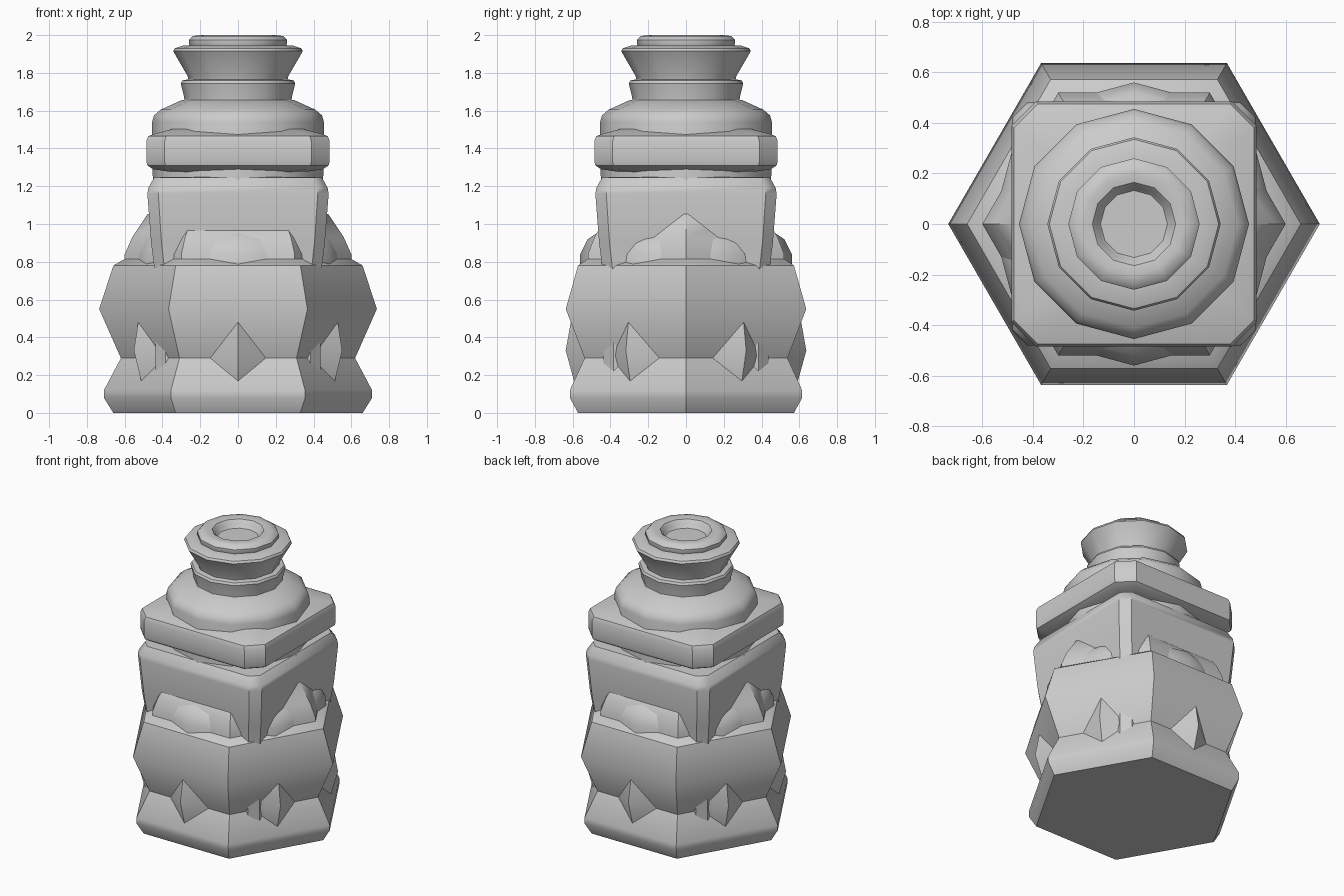
import bpy, bmesh
from math import sin, cos, pi, radians

if "Cube" in bpy.data.objects:
    bpy.data.objects.remove(bpy.data.objects["Cube"])


def finish(name, bm, angle):
    bmesh.ops.recalc_face_normals(bm, faces=bm.faces)
    me = bpy.data.meshes.new(name)
    bm.to_mesh(me)
    bm.free()
    ob = bpy.data.objects.new(name, me)
    bpy.context.collection.objects.link(ob)
    bpy.ops.object.select_all(action='DESELECT')
    ob.select_set(True)
    bpy.context.view_layer.objects.active = ob
    bpy.ops.object.shade_smooth_by_angle(angle=radians(angle))
    return ob


def stack(name, outline, profile, angle=40):
    """Loft an outline through (size, z) levels and cap both ends."""
    bm = bmesh.new()
    rings = [[bm.verts.new((x, y, z)) for x, y in outline(r)] for r, z in profile]
    n = len(rings[0])
    for a, b in zip(rings, rings[1:]):
        for i in range(n):
            j = (i + 1) % n
            bm.faces.new((a[i], a[j], b[j], b[i]))
    bm.faces.new(rings[0][::-1])
    bm.faces.new(rings[-1])
    return finish(name, bm, angle)


def polygon(n):
    return lambda r: [(r * cos(2 * pi * i / n), r * sin(2 * pi * i / n)) for i in range(n)]


def square(chamfer):
    def outline(h):
        k = h * (1 - chamfer)
        return [(h, -k), (h, k), (k, h), (-k, h), (-h, k), (-h, -k), (-k, -h), (k, -h)]
    return outline


hexagon, twelve = polygon(6), polygon(12)

# Hexagonal foot and bulging belly
stack("foot", hexagon, [(0.66, 0), (0.71, 0.08), (0.71, 0.12), (0.62, 0.29), (0.5, 0.33)])
stack("belly", hexagon, [(0.5, 0.25), (0.62, 0.29), (0.735, 0.55), (0.66, 0.78), (0.6, 0.815), (0.45, 0.83)])
stack("upper_belly", hexagon, [(0.6, 0.7), (0.6, 0.84), (0.56, 0.93), (0.48, 1.05), (0.3, 1.15)])
stack("belly_collar", twelve, [(0.56, 0.7), (0.56, 0.84), (0.52, 0.92), (0.4, 1.0)])

# Square core with chamfered corners, and square lid
stack("square_body", square(0.12), [(0.435, 0.01), (0.437, 0.72), (0.46, 0.9), (0.48, 1.16), (0.475, 1.19),
                                    (0.445, 1.245), (0.38, 1.25)])
stack("square_lid", square(0.2), [(0.35, 1.275), (0.45, 1.29), (0.48, 1.31), (0.485, 1.33), (0.485, 1.44),
                                  (0.475, 1.465), (0.45, 1.475), (0.32, 1.51)])

# Twelve-sided shoulder and neck rings
stack("shoulder", twelve, [(0.45, 1.15), (0.455, 1.54), (0.445, 1.575), (0.41, 1.605), (0.3, 1.655), (0.25, 1.66)])
stack("neck_ring", twelve, [(0.283, 1.64), (0.285, 1.67), (0.303, 1.745), (0.295, 1.76), (0.24, 1.77)])
stack("flared_collar", twelve, [(0.26, 1.74), (0.265, 1.78), (0.343, 1.915), (0.335, 1.93), (0.29, 1.945), (0.23, 1.945)])

# Rounded mouth with a shallow bowl
stack("mouth", twelve, [(0.25, 1.93), (0.26, 1.955), (0.26, 1.975), (0.24, 1.995), (0.2, 2.0), (0.165, 1.995),
                        (0.145, 1.97), (0.125, 1.93), (0.07, 1.905), (0.02, 1.9)])

# Raised diamonds in the waist groove, one per hexagon side
for k in range(6):
    a = pi / 6 + k * pi / 3
    bm = bmesh.new()

    def point(out, side, z):
        return bm.verts.new((out * cos(a) - side * sin(a), out * sin(a) + side * cos(a), z))

    peak, back = point(0.637, 0, 0.33), point(0.45, 0, 0.32)
    rim = [point(0.59, 0, 0.16), point(0.535, 0.15, 0.29), point(0.61, 0, 0.48), point(0.535, -0.15, 0.29)]
    for i in range(4):
        p, q = rim[i], rim[(i + 1) % 4]
        bm.faces.new((peak, p, q))
        bm.faces.new((back, q, p))
    finish("waist_diamond", bm, 30)
